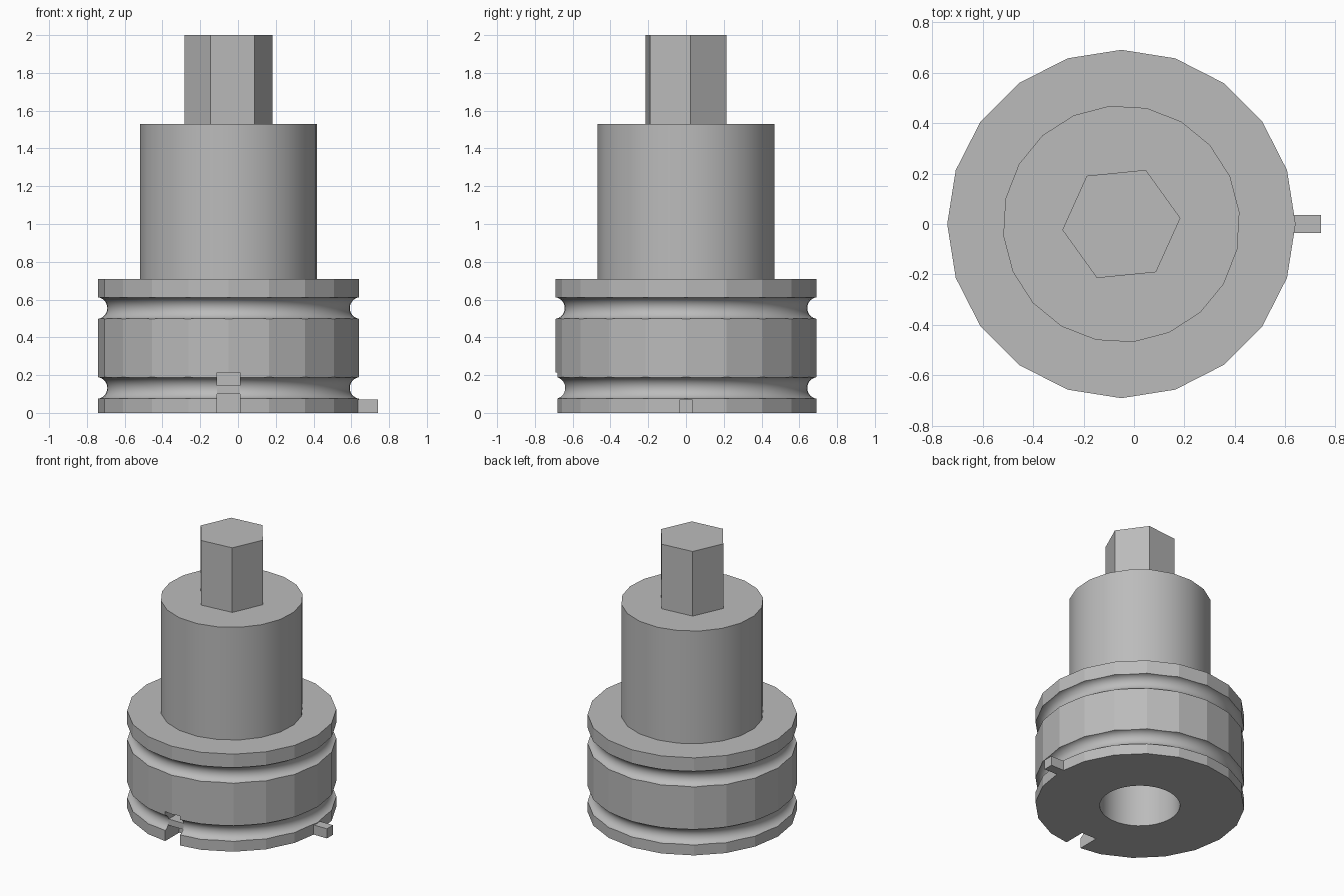
import bpy
import math

if "Cube" in bpy.data.objects:
    bpy.data.objects.remove(bpy.data.objects["Cube"], do_unlink=True)

CX = -0.05  # axis of the turned parts

grey = bpy.data.materials.new("plain grey")
grey.use_nodes = True
grey.diffuse_color = (0.5, 0.5, 0.5, 1)
grey.node_tree.nodes["Principled BSDF"].inputs["Base Color"].default_value = (0.5, 0.5, 0.5, 1)


def finish(name):
    ob = bpy.context.object
    ob.name = name
    ob.data.materials.append(grey)
    return ob


def cylinder(name, radius, z0, z1, sides, turn=0.0):
    # turn is the angle of the first corner from +x
    bpy.ops.mesh.primitive_cylinder_add(
        vertices=sides, radius=radius, depth=z1 - z0,
        location=(CX, 0, (z0 + z1) / 2), rotation=(0, 0, math.radians(turn - 90)))
    return finish(name)


def box(name, lo, hi):
    bpy.ops.mesh.primitive_cube_add(size=1, location=[(a + b) / 2 for a, b in zip(lo, hi)])
    ob = finish(name)
    ob.scale = [b - a for a, b in zip(lo, hi)]
    bpy.ops.object.transform_apply(location=False, rotation=False, scale=True)
    return ob


def ring(name, z):
    bpy.ops.mesh.primitive_torus_add(
        location=(CX, 0, z), major_radius=0.7, minor_radius=0.058,
        major_segments=64, minor_segments=32)
    return finish(name)


def cut(target, cutter):
    bpy.context.view_layer.objects.active = target
    mod = target.modifiers.new("cut", "BOOLEAN")
    mod.operation = "DIFFERENCE"
    mod.solver = "EXACT"
    mod.object = cutter
    bpy.ops.object.modifier_apply(modifier=mod.name)
    bpy.data.objects.remove(cutter, do_unlink=True)


def smooth(ob, degrees):
    bpy.ops.object.select_all(action="DESELECT")
    ob.select_set(True)
    bpy.context.view_layer.objects.active = ob
    bpy.ops.object.shade_smooth_by_angle(angle=math.radians(degrees))


# Faceted base with two ring grooves, a bore and a front slot
base = cylinder("base", 0.69, 0, 0.71, 20)
for z in (0.132, 0.555):
    cut(base, ring("groove_cutter", z))
cut(base, cylinder("bore_cutter", 0.265, -0.1, 0.6, 40))
cut(base, box("slot_cutter", (CX - 0.06, -0.8, -0.1), (CX + 0.06, -0.52, 0.215)))
smooth(base, 14)

# Small bar across the slot and key at the foot
box("slot_bar", (CX - 0.06, -0.64, 0.1), (CX + 0.06, -0.5, 0.145))
box("side_key", (0.6, -0.035, 0), (0.74, 0.035, 0.07))

# Upper barrel and hexagonal drive
smooth(cylinder("barrel", 0.47, 0.7, 1.53, 20, 5.7), 30)
cylinder("hex_drive", 0.235, 1.52, 2, 6, 5.7)
